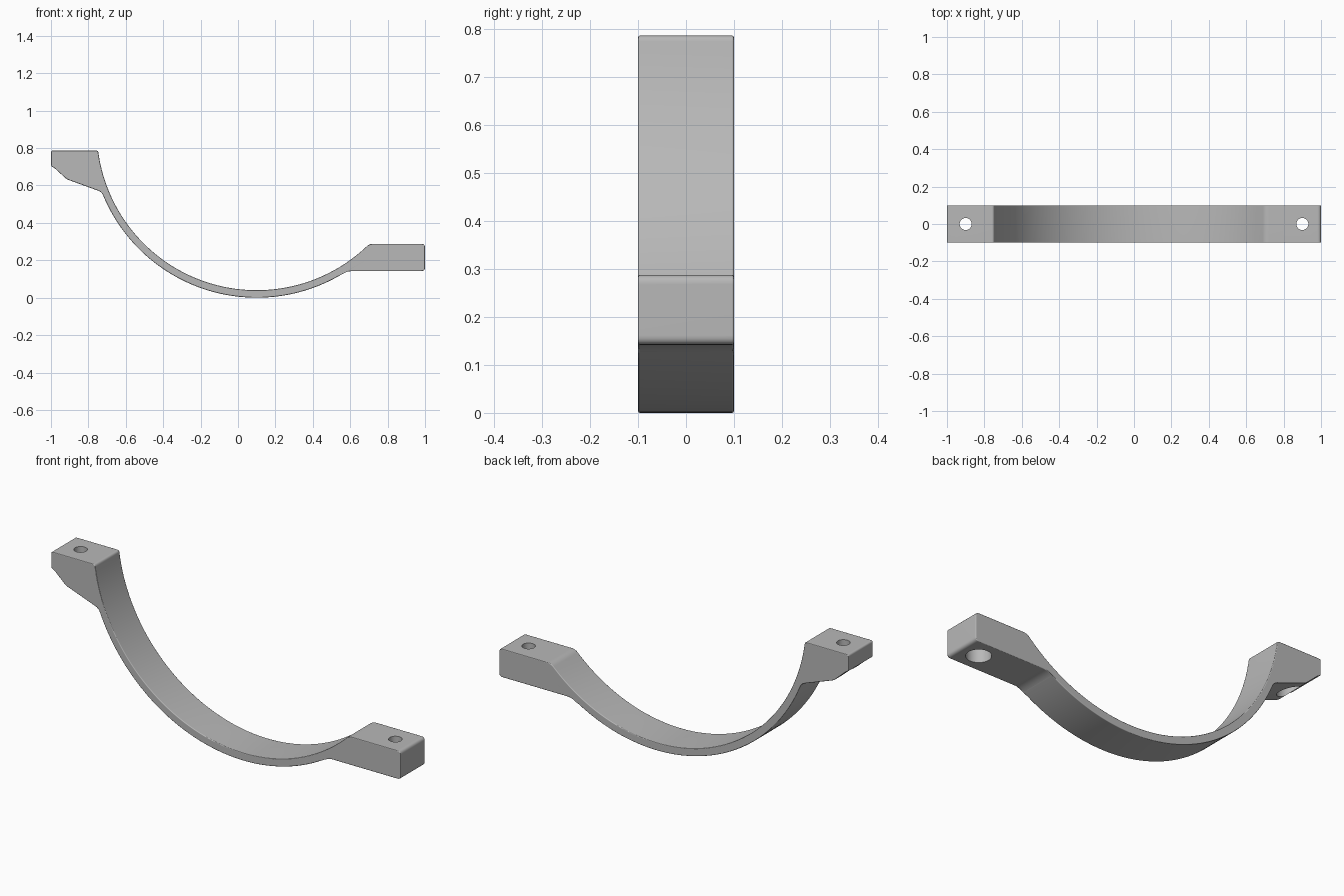
import bpy
import bmesh
from math import atan2, cos, sin, sqrt, radians
from mathutils import Vector

default = bpy.data.objects.get("Cube")
if default:
    bpy.data.objects.remove(default, do_unlink=True)

HALF_WIDTH = 0.1
CENTRE_X = 0.1

grey = bpy.data.materials.new("plain grey")
grey.use_nodes = True
GREY = (0.48, 0.48, 0.48, 1)
grey.diffuse_color = GREY
grey.node_tree.nodes["Principled BSDF"].inputs["Base Color"].default_value = GREY


def arc(centre_z, radius, z_start, z_end, side, steps=56):
    """Bottom arc from one side of the band to the other, ending at given heights."""
    def angle(z, s):
        dz = z - centre_z
        return atan2(dz, s * sqrt(radius ** 2 - dz ** 2))
    a, b = angle(z_start, side), angle(z_end, -side)
    # keep both angles in the lower half, measured from -pi to 0
    return [Vector((CENTRE_X + radius * cos(a + (b - a) * i / steps),
                    centre_z + radius * sin(a + (b - a) * i / steps)))
            for i in range(steps + 1)]


def rounded(points, trims, steps=5):
    """Replace the chosen corners with small curves."""
    out = []
    for i, p in enumerate(points):
        d = trims.get(i, 0)
        if not d:
            out.append(p)
            continue
        a = p + (points[i - 1] - p).normalized() * d
        b = p + (points[(i + 1) % len(points)] - p).normalized() * d
        for k in range(steps + 1):
            t = k / steps
            out.append(a * (1 - t) ** 2 + p * 2 * t * (1 - t) + b * t ** 2)
    return out


# Side profile: outer arc, right mounting block, inner arc, left mounting block
outer = arc(0.89, 0.89, 0.565, 0.142, -1)
right_end = [Vector((1, 0.142)), Vector((1, 0.288))]
inner = arc(0.895, 0.855, 0.288, 0.787, 1)
left_end = [Vector(p) for p in ((-1, 0.787), (-1, 0.704), (-0.98, 0.692), (-0.915, 0.633))]
profile = outer + right_end + inner + left_end
n_out, n_in = len(outer), len(outer) + 2
n_left = n_in + len(inner)
trims = {0: 0.02, n_out - 1: 0.03, n_out: 0.02, n_out + 1: 0.02, n_in: 0.02,
         n_left - 1: 0.012, n_left: 0.012, n_left + 1: 0.008, n_left + 3: 0.012}
profile = rounded(profile, trims)

# Extrude the profile across the width
bm = bmesh.new()
face = bm.faces.new([bm.verts.new((p.x, -HALF_WIDTH, p.y)) for p in profile])
moved = bmesh.ops.extrude_face_region(bm, geom=[face])
bmesh.ops.translate(bm, vec=(0, 2 * HALF_WIDTH, 0),
                    verts=[v for v in moved["geom"] if isinstance(v, bmesh.types.BMVert)])
bmesh.ops.recalc_face_normals(bm, faces=bm.faces)
mesh = bpy.data.meshes.new("curved_strap")
bm.to_mesh(mesh)
bm.free()
mesh.materials.append(grey)
strap = bpy.data.objects.new("curved_strap", mesh)
bpy.context.collection.objects.link(strap)

# Slightly softened rims
bevel = strap.modifiers.new("soft_rims", "BEVEL")
bevel.width = 0.004
bevel.segments = 2
bevel.limit_method = "ANGLE"
bevel.angle_limit = radians(60)
bevel.use_clamp_overlap = False


def drill(name, x, radius, z_low, z_high):
    """Cut a vertical round hole through the strap."""
    bpy.ops.mesh.primitive_cylinder_add(vertices=40, radius=radius, depth=z_high - z_low,
                                        location=(x, 0, (z_low + z_high) / 2))
    cutter = bpy.context.object
    cutter.name = name
    cutter.data.materials.append(grey)
    cutter.hide_render = True
    cutter.hide_set(True)
    cut = strap.modifiers.new(name, "BOOLEAN")
    cut.operation = "DIFFERENCE"
    cut.solver = "EXACT"
    cut.object = cutter
    return cutter


# Bolt holes with wider recesses underneath
cutters = [drill("left_bolt_hole", 0.9, 0.032, 0.05, 0.4),
           drill("left_bolt_recess", 0.9, 0.058, 0.05, 0.21),
           drill("right_bolt_hole", -0.9, 0.032, 0.5, 0.9),
           drill("right_bolt_recess", -0.9, 0.058, 0.5, 0.7)]

bpy.ops.object.select_all(action="DESELECT")
strap.select_set(True)
bpy.context.view_layer.objects.active = strap
for modifier in list(strap.modifiers):
    bpy.ops.object.modifier_apply(modifier=modifier.name)
for cutter in cutters:
    bpy.data.objects.remove(cutter, do_unlink=True)

bpy.ops.object.shade_smooth_by_angle(angle=radians(50))
weighted = strap.modifiers.new("even_shading", "WEIGHTED_NORMAL")
weighted.keep_sharp = True
